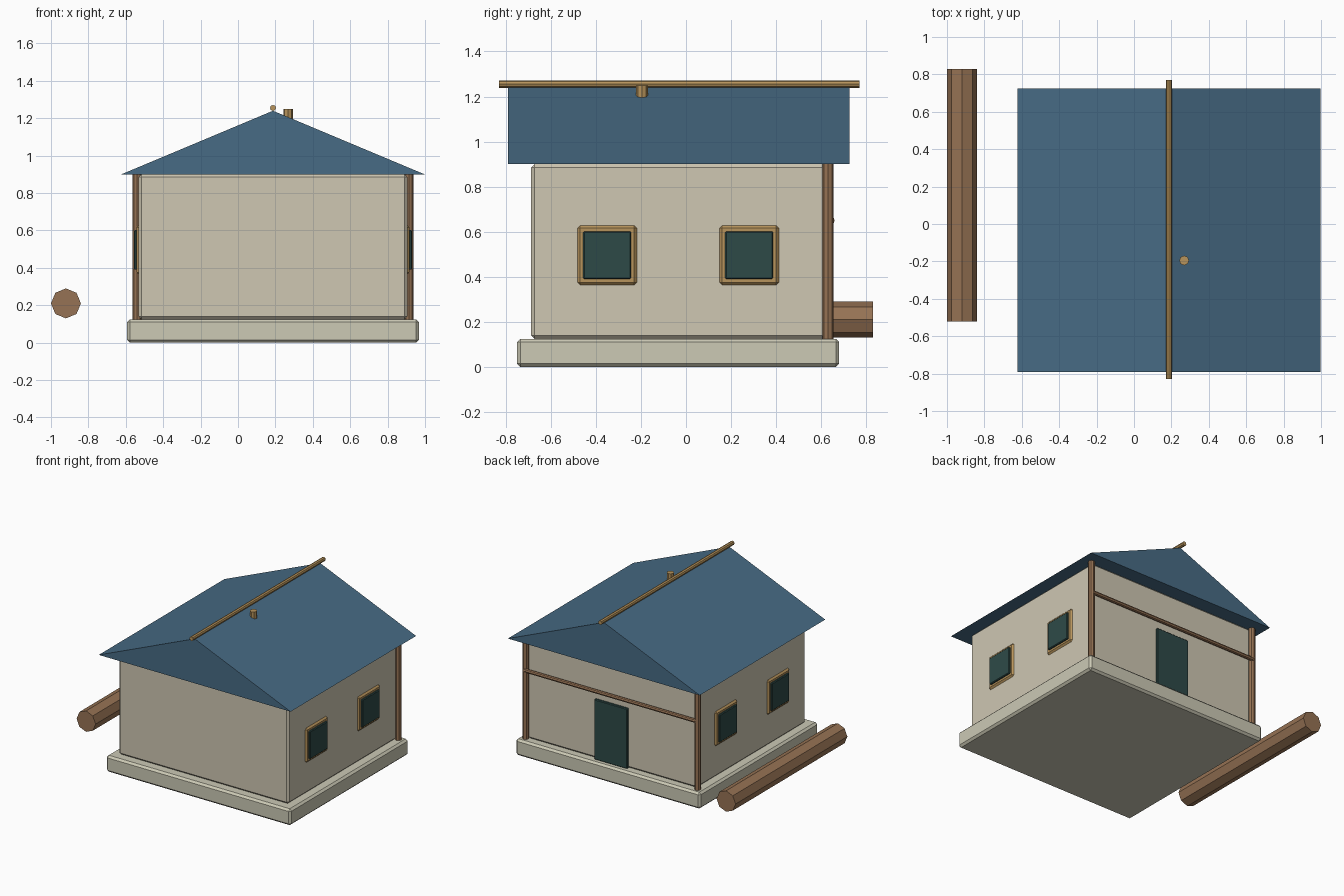
import bpy
import bmesh
from math import pi
from mathutils import Vector

cube = bpy.data.objects.get("Cube")
if cube:
    bpy.data.objects.remove(cube, do_unlink=True)


def material(name, srgb):
    linear = [((c + 0.055) / 1.055) ** 2.4 for c in srgb] + [1.0]
    m = bpy.data.materials.new(name)
    m.use_nodes = True
    m.diffuse_color = linear
    m.node_tree.nodes["Principled BSDF"].inputs["Base Color"].default_value = linear
    return m


PLASTER = material("plaster", (0.81, 0.78, 0.70))
STONE = material("pale stone", (0.80, 0.79, 0.71))
ROOF = material("blue roof", (0.28, 0.42, 0.52))
BROWN = material("brown wood", (0.59, 0.45, 0.33))
TAN = material("tan wood", (0.72, 0.58, 0.36))
DARK = material("dark green", (0.18, 0.29, 0.28))

MID = 0.187  # centre line of the house


def finish(name, bm, mat):
    bmesh.ops.recalc_face_normals(bm, faces=bm.faces)
    mesh = bpy.data.meshes.new(name)
    bm.to_mesh(mesh)
    bm.free()
    mesh.materials.append(mat)
    ob = bpy.data.objects.new(name, mesh)
    bpy.context.collection.objects.link(ob)
    return ob


def box(name, low, high, mat, bevel=0):
    low, high = Vector(low), Vector(high)
    bm = bmesh.new()
    bmesh.ops.create_cube(bm, size=1)
    bmesh.ops.scale(bm, vec=high - low, verts=bm.verts)
    bmesh.ops.translate(bm, vec=(low + high) / 2, verts=bm.verts)
    ob = finish(name, bm, mat)
    if bevel:
        mod = ob.modifiers.new("chamfer", "BEVEL")
        mod.width = bevel
        mod.segments = 1
    return ob


def pole(name, start, end, radius, mat):
    """Eight-sided round timber between two points."""
    start, end = Vector(start), Vector(end)
    bm = bmesh.new()
    bmesh.ops.create_cone(bm, cap_ends=True, segments=8, radius1=radius,
                          radius2=radius, depth=(end - start).length)
    ob = finish(name, bm, mat)
    ob.location = (start + end) / 2
    ob.rotation_mode = "QUATERNION"
    ob.rotation_quaternion = Vector((0, 0, 1)).rotation_difference(end - start)
    return ob


# Foundation and walls
box("foundation", (MID - 0.78, -0.75, 0), (MID + 0.78, 0.68, 0.125), STONE, 0.015)
box("walls", (MID - 0.718, -0.687, 0.125), (MID + 0.718, 0.625, 0.9), PLASTER, 0.015)

# Solid gable roof, extruded from a triangle
bm = bmesh.new()
profile = [(MID - 0.811, 0.9), (MID + 0.811, 0.9), (MID, 1.24)]
gable = bm.faces.new([bm.verts.new((x, -0.79, z)) for x, z in profile])
extruded = bmesh.ops.extrude_face_region(bm, geom=[gable], use_keep_orig=True)
moved = [g for g in extruded["geom"] if isinstance(g, bmesh.types.BMVert)]
bmesh.ops.translate(bm, vec=(0, 1.515, 0), verts=moved)
finish("roof", bm, ROOF)

# Ridge pole and chimney
pole("ridge_pole", (MID, -0.83, 1.255), (MID, 0.77, 1.255), 0.016, TAN)
pole("chimney", (0.268, -0.195, 1.15), (0.268, -0.195, 1.25), 0.026, TAN)

# Windows on both side walls, pane standing proud of the frame
for side, label in ((1, "left"), (-1, "right")):
    for y, place in ((-0.35, "front"), (0.28, "back")):
        for part, depth, half, mat, bevel in (("frame", 0.73, 0.132, TAN, 0.012),
                                              ("pane", 0.743, 0.106, DARK, 0.005)):
            xs = sorted((MID + side * 0.69, MID + side * depth))
            box(f"{label}_{place}_window_{part}", (xs[0], y - half, 0.496 - half),
                (xs[1], y + half, 0.496 + half), mat, bevel)

# Back wall: posts, cross beam and door
for side, label in ((1, "left"), (-1, "right")):
    x = MID + side * 0.727
    pole(f"{label}_back_post", (x, 0.63, 0.125), (x, 0.63, 0.9), 0.024, BROWN)
pole("back_beam", (MID - 0.727, 0.645, 0.65), (MID + 0.727, 0.645, 0.65), 0.015, BROWN)
box("door", (MID - 0.14, 0.6, 0.125), (MID + 0.14, 0.643, 0.585), DARK, 0.005)

# Loose log beside the house
pole("log", (-0.92, -0.52, 0.21), (-0.92, 0.83, 0.21), 0.08, BROWN)
